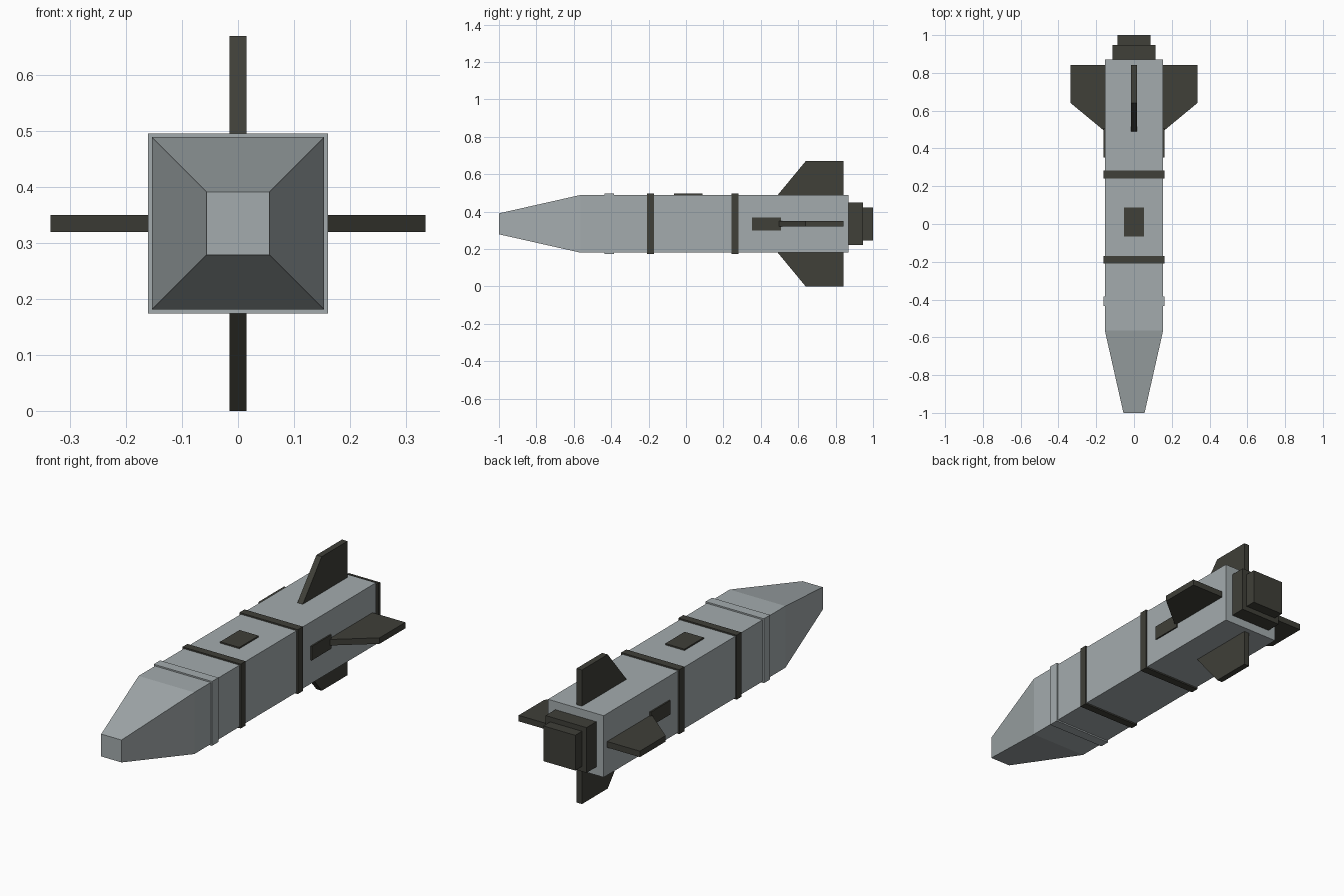
import bpy, bmesh, math
from mathutils import Matrix, Vector

cube = bpy.data.objects.get("Cube")
if cube:
    bpy.data.objects.remove(cube, do_unlink=True)

MID = 0.335     # height of the long axis
HALF = 0.154    # half width of the square body


def material(name, colour):
    m = bpy.data.materials.new(name)
    m.use_nodes = True
    m.diffuse_color = colour
    m.node_tree.nodes["Principled BSDF"].inputs["Base Color"].default_value = colour
    return m


light_grey = material("light grey", (0.37, 0.41, 0.42, 1))
dark_olive = material("dark olive grey", (0.05, 0.05, 0.04, 1))


def finish(name, bm, mat):
    bmesh.ops.recalc_face_normals(bm, faces=bm.faces)
    mesh = bpy.data.meshes.new(name)
    bm.to_mesh(mesh)
    bm.free()
    mesh.materials.append(mat)
    ob = bpy.data.objects.new(name, mesh)
    bpy.context.collection.objects.link(ob)
    return ob


def box(name, x, y, z, mat):
    """Box from (low, high) pairs; z is measured from the long axis."""
    bm = bmesh.new()
    bmesh.ops.create_cube(bm, size=1)
    for v in bm.verts:
        v.co = [lo + (c + 0.5) * (hi - lo) for c, (lo, hi) in zip(v.co, (x, y, z))]
        v.co.z += MID
    return finish(name, bm, mat)


def square_block(name, half, y0, y1, mat):
    return box(name, (-half, half), (y0, y1), (-half, half), mat)


# Body and tapered nose as one lofted square section
bm = bmesh.new()
rings = []
for y, h in ((-1, 0.056), (-0.565, HALF), (0.87, HALF)):
    rings.append([bm.verts.new((sx * h, y, MID + sz * h))
                  for sx, sz in ((-1, -1), (1, -1), (1, 1), (-1, 1))])
for a, b in zip(rings, rings[1:]):
    for i in range(4):
        j = (i + 1) % 4
        bm.faces.new((a[i], a[j], b[j], b[i]))
bm.faces.new(rings[0])
bm.faces.new(rings[-1])
finish("body_and_nose", bm, light_grey)

# Raised bands around the body
square_block("nose_collar", 0.161, -0.435, -0.385, light_grey)
square_block("front_band", 0.161, -0.208, -0.17, dark_olive)
square_block("rear_band", 0.161, 0.242, 0.282, dark_olive)

# Stepped exhaust block
square_block("exhaust_base", 0.113, 0.86, 0.947, dark_olive)
square_block("exhaust_end", 0.088, 0.94, 1.0, dark_olive)

# Top hatch and side plates
box("top_hatch", (-0.053, 0.053), (-0.065, 0.088), (0.14, 0.161), dark_olive)
for side, s in (("left", 1), ("right", -1)):
    x = sorted((s * 0.14, s * 0.161))
    box(side + "_side_plate", x, (0.353, 0.508), (-0.035, 0.035), dark_olive)

# Four swept fins, turned around the long axis
profile = ((0.487, 0.15), (0.64, MID), (0.843, MID), (0.843, 0.15))
for i, side in enumerate(("top", "left", "bottom", "right")):
    bm = bmesh.new()
    face = bm.faces.new([bm.verts.new((-0.015, y, r)) for y, r in profile])
    extruded = bmesh.ops.extrude_face_region(bm, geom=[face])["geom"]
    bmesh.ops.translate(bm, vec=Vector((0.03, 0, 0)),
                        verts=[g for g in extruded if isinstance(g, bmesh.types.BMVert)])
    turn = Matrix.Translation((0, 0, MID)) @ Matrix.Rotation(i * math.pi / 2, 4, "Y")
    bmesh.ops.transform(bm, matrix=turn, verts=bm.verts)
    finish(side + "_fin", bm, dark_olive)
